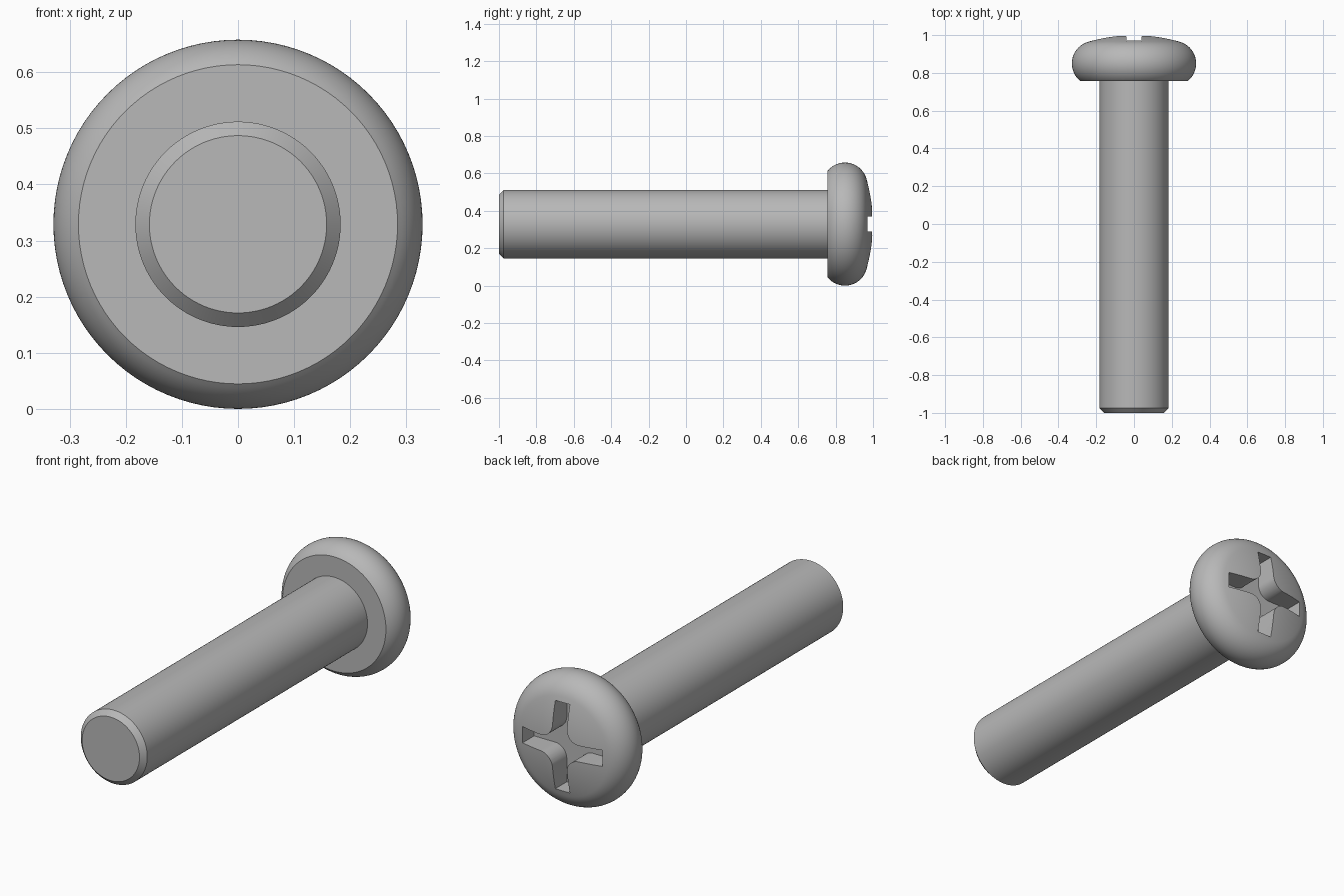
import bpy, bmesh
from math import pi, sin, cos, atan2, asin, radians
from mathutils import Vector

if "Cube" in bpy.data.objects:
    bpy.data.objects.remove(bpy.data.objects["Cube"])

AXIS_Z = 0.329      # height of the screw's axis
STEPS = 96          # sides of the turned parts

steel = bpy.data.materials.new("grey_steel")
steel.use_nodes = True
steel.diffuse_color = (0.48, 0.48, 0.48, 1)
steel.node_tree.nodes["Principled BSDF"].inputs["Base Color"].default_value = steel.diffuse_color


def finish(name, bm):
    bmesh.ops.recalc_face_normals(bm, faces=bm.faces)
    mesh = bpy.data.meshes.new(name)
    bm.to_mesh(mesh)
    bm.free()
    mesh.materials.append(steel)
    obj = bpy.data.objects.new(name, mesh)
    bpy.context.collection.objects.link(obj)
    return obj


def lathe(name, profile):
    """Turn (radius, y) points around the screw's axis."""
    bm = bmesh.new()
    verts = [bm.verts.new((r, y, AXIS_Z)) for r, y in profile]
    edges = [bm.edges.new(pair) for pair in zip(verts, verts[1:])]
    bmesh.ops.spin(bm, geom=verts + edges, cent=(0, 0, AXIS_Z), axis=(0, 1, 0),
                   angle=2 * pi, steps=STEPS)
    bmesh.ops.remove_doubles(bm, verts=bm.verts, dist=1e-5)
    return finish(name, bm)


def smooth(obj):
    bpy.ops.object.select_all(action='DESELECT')
    obj.select_set(True)
    bpy.context.view_layer.objects.active = obj
    bpy.ops.object.shade_smooth_by_angle(angle=radians(30))


# Shaft with a chamfered tip
shaft = lathe("shaft", [(0, -1), (0.158, -1), (0.183, -0.975), (0.183, 0.8), (0, 0.8)])
smooth(shaft)

# Pan head: flat underside, rounded rim, shallow dome tangent to the rim
UNDER, RIM_Y, RIM_R, RIM_C, DOME_R = 0.757, 0.85, 0.1193, 0.2097, 0.85
start = asin((UNDER - RIM_Y) / RIM_R)
end = atan2(RIM_Y - (1 - DOME_R), RIM_C)
profile = [(0, UNDER)]
for i in range(25):
    a = start + (end - start) * i / 24
    profile.append((RIM_C + RIM_R * cos(a), RIM_Y + RIM_R * sin(a)))
for i in range(1, 11):
    a = end + (pi / 2 - end) * i / 10
    profile.append((DOME_R * cos(a) if i < 10 else 0, 1 - DOME_R + DOME_R * sin(a)))
head = lathe("head", profile)

# Cross recess cutter: four arms joined by rounded inner corners
ARM, HALF, FILLET, FLOOR = 0.22, 0.04, 0.065, 0.88
quarter = [(ARM, HALF)]
for i in range(13):
    a = -pi / 2 - pi / 2 * i / 12
    quarter.append((HALF + FILLET + FILLET * cos(a), HALF + FILLET + FILLET * sin(a)))
quarter.append((HALF, ARM))
bm = bmesh.new()
outline = []
for k in range(4):
    c, s = cos(k * pi / 2), sin(k * pi / 2)
    outline += [bm.verts.new((x * c - z * s, FLOOR, AXIS_Z + x * s + z * c)) for x, z in quarter]
base = bm.faces.new(outline)
top = bmesh.ops.extrude_face_region(bm, geom=[base])["geom"]
bmesh.ops.translate(bm, vec=Vector((0, 0.2, 0)),
                    verts=[g for g in top if isinstance(g, bmesh.types.BMVert)])
cutter = finish("recess_cutter", bm)
cutter.hide_render = True

# Cut the recess, then drop the cutter
cut = head.modifiers.new("cross_recess", 'BOOLEAN')
cut.operation = 'DIFFERENCE'
cut.solver = 'EXACT'
cut.object = cutter
bpy.context.view_layer.objects.active = head
bpy.ops.object.modifier_apply(modifier=cut.name)
bpy.data.objects.remove(cutter)
smooth(head)
